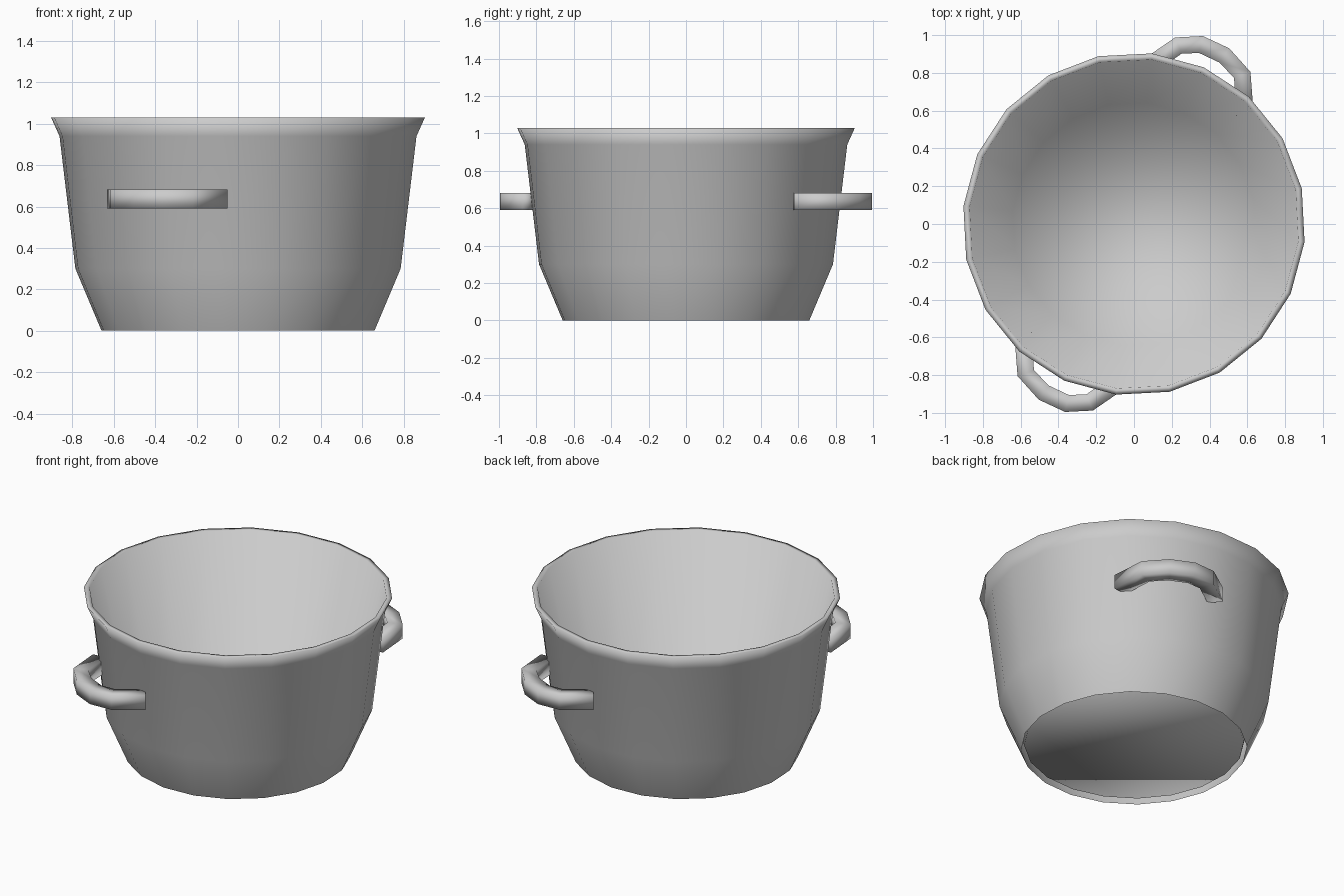
import bpy, bmesh, math
from mathutils import Vector, Matrix

cube = bpy.data.objects.get("Cube")
if cube:
    bpy.data.objects.remove(cube, do_unlink=True)

SIDES = 20


def make_material(name, color):
    mat = bpy.data.materials.new(name)
    mat.use_nodes = True
    mat.diffuse_color = color
    mat.node_tree.nodes["Principled BSDF"].inputs["Base Color"].default_value = color
    return mat


metal = make_material("grey metal", (0.6, 0.6, 0.6, 1))


def make_object(name, rings, cap_start):
    """Skin a list of point rings, cap the end (and the start) and smooth the result."""
    bm = bmesh.new()
    loops = [[bm.verts.new(p) for p in ring] for ring in rings]
    for a, b in zip(loops, loops[1:]):
        n = len(a)
        for i in range(n):
            j = (i + 1) % n
            bm.faces.new((a[i], a[j], b[j], b[i]))
    bm.faces.new(loops[-1])
    if cap_start:
        bm.faces.new(loops[0][::-1])
    bmesh.ops.recalc_face_normals(bm, faces=bm.faces)
    for face in bm.faces:
        face.smooth = True
    mesh = bpy.data.meshes.new(name)
    bm.to_mesh(mesh)
    bm.free()
    mesh.materials.append(metal)
    obj = bpy.data.objects.new(name, mesh)
    bpy.context.collection.objects.link(obj)


# Pot body: outer wall up to the flared rim, then a plain sloping inner wall to
# the floor, which sits just above the open foot of the outer wall
profile = [(0.663, 0), (0.79, 0.3), (0.867, 0.94), (0.908, 1.03),
           (0.875, 1.03), (0.645, 0.03)]


def circle(radius, z):
    angles = [math.radians(-6) + math.tau * i / SIDES for i in range(SIDES)]
    return [Vector((radius * math.cos(a), radius * math.sin(a), z)) for a in angles]


make_object("pot_body", [circle(r, z) for r, z in profile], cap_start=False)

# Handles: a square bar swept along a bent horizontal path
path = [Vector((x, y, 0.636)) for x, y in
        [(-0.588, -0.575), (-0.573, -0.79), (-0.477, -0.893),
         (-0.355, -0.95), (-0.235, -0.945), (-0.077, -0.835)]]
HALF_WIDTH = 0.046


def bar_rings(points):
    rings = []
    for i, p in enumerate(points):
        before, after = points[max(i - 1, 0)], points[min(i + 1, len(points) - 1)]
        up = Vector((0, 0, HALF_WIDTH))
        side = (after - before).normalized().cross(up)
        rings.append([p + side + up, p - side + up, p - side - up, p + side - up])
    return rings


for name, turn in (("front_handle", 0), ("back_handle", math.pi)):
    spin = Matrix.Rotation(turn, 3, "Z")
    make_object(name, bar_rings([spin @ p for p in path]), cap_start=True)
